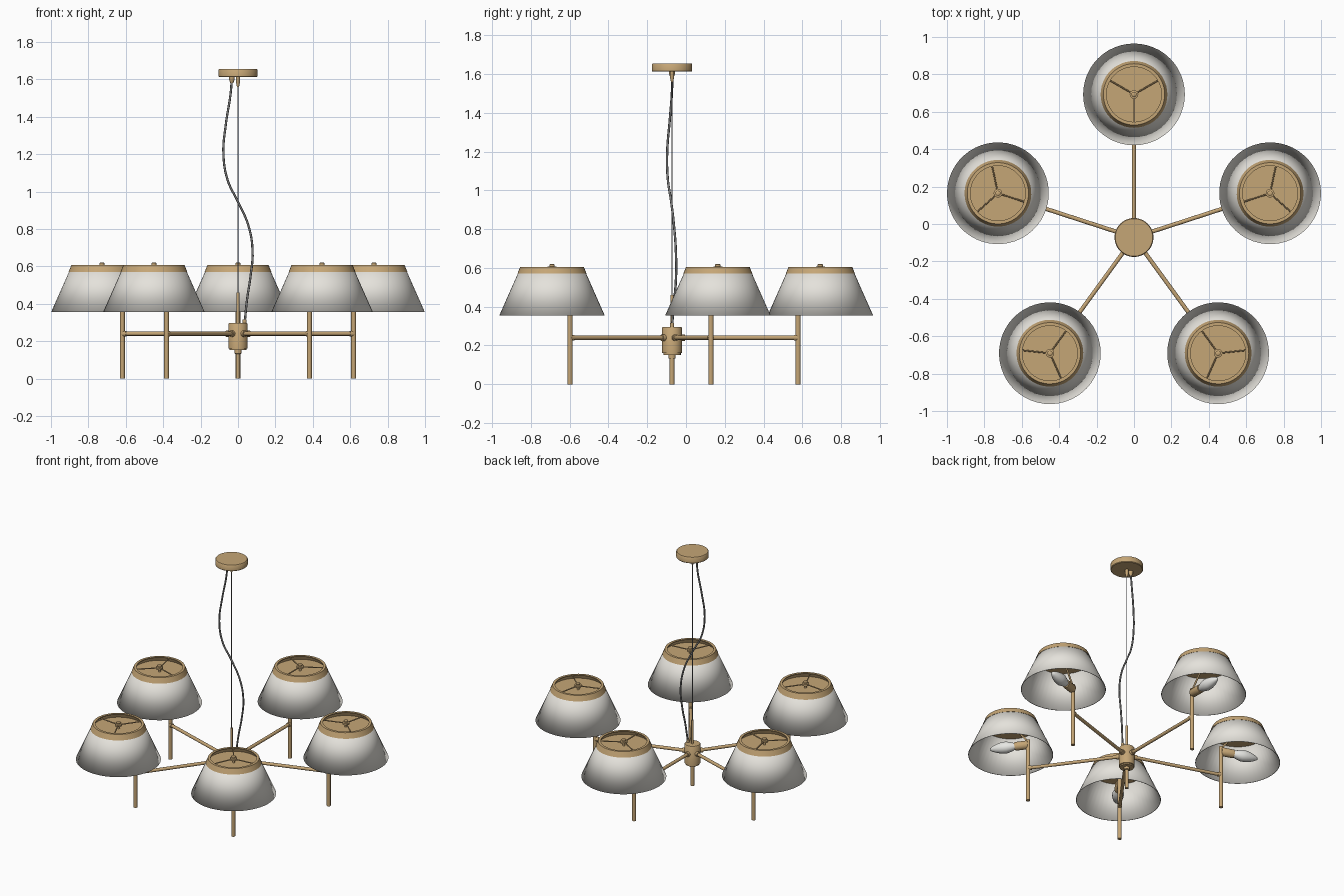
import bpy, bmesh, math
from mathutils import Matrix, Vector

if "Cube" in bpy.data.objects:
    bpy.data.objects.remove(bpy.data.objects["Cube"], do_unlink=True)


def material(name, rgb, rough=0.5):
    m = bpy.data.materials.new(name)
    m.use_nodes = True
    m.diffuse_color = (*rgb, 1)
    bsdf = m.node_tree.nodes["Principled BSDF"]
    bsdf.inputs["Base Color"].default_value = (*rgb, 1)
    bsdf.inputs["Roughness"].default_value = rough
    return m


BRASS = material("brass", (0.56, 0.38, 0.18), 0.4)
FABRIC = material("shade fabric", (0.78, 0.76, 0.71), 0.9)
GLASS = material("bulb glass", (0.8, 0.8, 0.77), 0.3)
CORD = material("grey cord", (0.2, 0.2, 0.2), 0.7)
STEEL = material("steel cable", (0.25, 0.25, 0.26), 0.4)

HUB = Matrix.Translation((0, -0.072, 0))


def lathe(name, profile, mat, place=HUB, seg=32, closed=False, sharp=40):
    """Revolve (radius, height) points about the local z axis."""
    bm = bmesh.new()
    verts = [bm.verts.new((r, 0, z)) for r, z in profile]
    edges = [bm.edges.new(p) for p in zip(verts, verts[1:])]
    if closed:
        edges.append(bm.edges.new((verts[-1], verts[0])))
    bmesh.ops.spin(bm, geom=verts + edges, axis=(0, 0, 1), cent=(0, 0, 0),
                   angle=math.tau, steps=seg, use_duplicate=False)
    bmesh.ops.remove_doubles(bm, verts=bm.verts, dist=1e-5)
    bmesh.ops.recalc_face_normals(bm, faces=bm.faces)
    for f in bm.faces:
        f.smooth = True
    mesh = bpy.data.meshes.new(name)
    bm.to_mesh(mesh)
    bm.free()
    if sharp:
        mesh.set_sharp_from_angle(angle=math.radians(sharp))
    mesh.materials.append(mat)
    ob = bpy.data.objects.new(name, mesh)
    ob.matrix_world = place
    bpy.context.collection.objects.link(ob)
    return ob


def rod(name, a, b, r, mat=BRASS, place=HUB, seg=16):
    """Capped cylinder between two points."""
    a, b = Vector(a), Vector(b)
    turn = (b - a).to_track_quat('Z', 'Y').to_matrix().to_4x4()
    n = (b - a).length
    return lathe(name, [(0, 0), (r, 0), (r, n), (0, n)], mat,
                 place @ Matrix.Translation(a) @ turn, seg)


# Ceiling canopy with cable grip and cord grip
lathe("canopy", [(0, 1.612), (0.1, 1.612), (0.104, 1.616), (0.104, 1.65),
                 (0.1, 1.655), (0, 1.655)], BRASS, seg=48)
lathe("cable_grip", [(0, 1.56), (0.006, 1.56), (0.011, 1.585), (0.011, 1.613),
                     (0, 1.613)], BRASS, seg=16)
lathe("cord_grip", [(0, 1.58), (0.008, 1.58), (0.015, 1.6), (0.015, 1.613),
                    (0, 1.613)], BRASS, HUB @ Matrix.Translation((-0.033, 0, 0)), 16)

# Central hub, lower rod and upper stem
lathe("hub", [(0, 0.152), (0.045, 0.152), (0.045, 0.16), (0.051, 0.162),
              (0.051, 0.292), (0.048, 0.296), (0, 0.296)], BRASS, seg=40)
lathe("lower_rod", [(0, 0), (0.012, 0), (0.012, 0.132), (0.019, 0.134),
                    (0.019, 0.153), (0, 0.153)], BRASS, seg=20)
rod("upper_stem", (0, 0, 0.29), (0, 0, 0.46), 0.008)
rod("hub_cord_grip", (0.035, 0, 0.29), (0.035, 0, 0.315), 0.011)
rod("suspension_cable", (0, 0, 0.45), (0, 0, 1.57), 0.003, STEEL, seg=8)

# Loose power cord
path = [(-0.033, 0, 1.6), (-0.04, 0, 1.52), (-0.065, -0.012, 1.36),
        (-0.078, -0.025, 1.2), (-0.055, -0.022, 1.06), (0, -0.005, 0.945),
        (0.055, 0.01, 0.82), (0.078, 0.02, 0.68), (0.066, 0.02, 0.54),
        (0.048, 0.01, 0.42), (0.036, 0, 0.3)]
curve = bpy.data.curves.new("power_cord", 'CURVE')
curve.dimensions = '3D'
curve.bevel_depth = 0.006
curve.bevel_resolution = 2
curve.resolution_u = 6
spline = curve.splines.new('BEZIER')
spline.bezier_points.add(len(path) - 1)
for p, co in zip(spline.bezier_points, path):
    p.co = co
    p.handle_left_type = p.handle_right_type = 'AUTO'
curve.materials.append(CORD)
cord = bpy.data.objects.new("power_cord", curve)
cord.matrix_world = HUB
bpy.context.collection.objects.link(cord)

# Five lamp arms, each built pointing along local +x
POST, LAMP, ARM_Z, BULB_Z = 0.65, 0.765, 0.24, 0.412
for i in range(5):
    arm = HUB @ Matrix.Rotation(math.radians(90 + 72 * i), 4, 'Z')
    lamp = arm @ Matrix.Translation((LAMP, 0, 0))
    n = f"_{i + 1}"

    # Arm, its collars and the upright post
    rod("arm" + n, (0.04, 0, ARM_Z), (POST, 0, ARM_Z), 0.011, place=arm)
    rod("arm_collar" + n, (0.045, 0, ARM_Z), (0.066, 0, ARM_Z), 0.017, place=arm)
    rod("post_collar" + n, (POST - 0.022, 0, ARM_Z), (POST, 0, ARM_Z), 0.015, place=arm)
    rod("post" + n, (POST, 0, 0), (POST, 0, 0.445), 0.013, place=arm)
    rod("shade_bracket" + n, (POST, 0, 0.435), (LAMP, 0, 0.575), 0.006, place=arm)

    # Sideways socket and candle bulb
    side = arm @ Matrix.Translation((POST, 0, BULB_Z)) @ Matrix.Rotation(math.pi / 2, 4, 'Y')
    lathe("socket" + n, [(0, 0), (0.022, 0), (0.028, 0.008), (0.028, 0.085),
                         (0, 0.085)], BRASS, side, 24)
    lathe("bulb" + n, [(0, 0.08), (0.02, 0.085), (0.03, 0.11), (0.038, 0.14),
                       (0.037, 0.17), (0.029, 0.205), (0.017, 0.235),
                       (0.007, 0.25), (0, 0.253)], GLASS, side, 20)

    # Conical shade with a softly shaded rim, and the band round its top
    lathe("shade" + n, [(0.272, 0.355), (0.162, 0.603), (0.158, 0.603), (0.268, 0.355)],
          FABRIC, lamp, 48, closed=True, sharp=0)
    lathe("shade_band" + n, [(0.1785, 0.57), (0.164, 0.606), (0.147, 0.606),
                             (0.147, 0.6), (0.157, 0.6), (0.17, 0.57)],
          BRASS, lamp, 48, closed=True)
    lathe("diffuser" + n, [(0, 0.568), (0.169, 0.568), (0.168, 0.573), (0, 0.573)],
          BRASS, lamp, 48)

    # Three-spoke carrier and finial
    for k in range(3):
        spoke = lamp @ Matrix.Rotation(math.radians(180 + 120 * k), 4, 'Z')
        rod("spoke" + n + "abc"[k], (0.015, 0, 0.598), (0.15, 0, 0.598), 0.004,
            place=spoke, seg=8)
    lathe("finial" + n, [(0, 0.57), (0.008, 0.57), (0.008, 0.592), (0.023, 0.592),
                         (0.023, 0.606), (0.014, 0.608), (0.014, 0.617),
                         (0.01, 0.62), (0, 0.62)], BRASS, lamp, 20)
